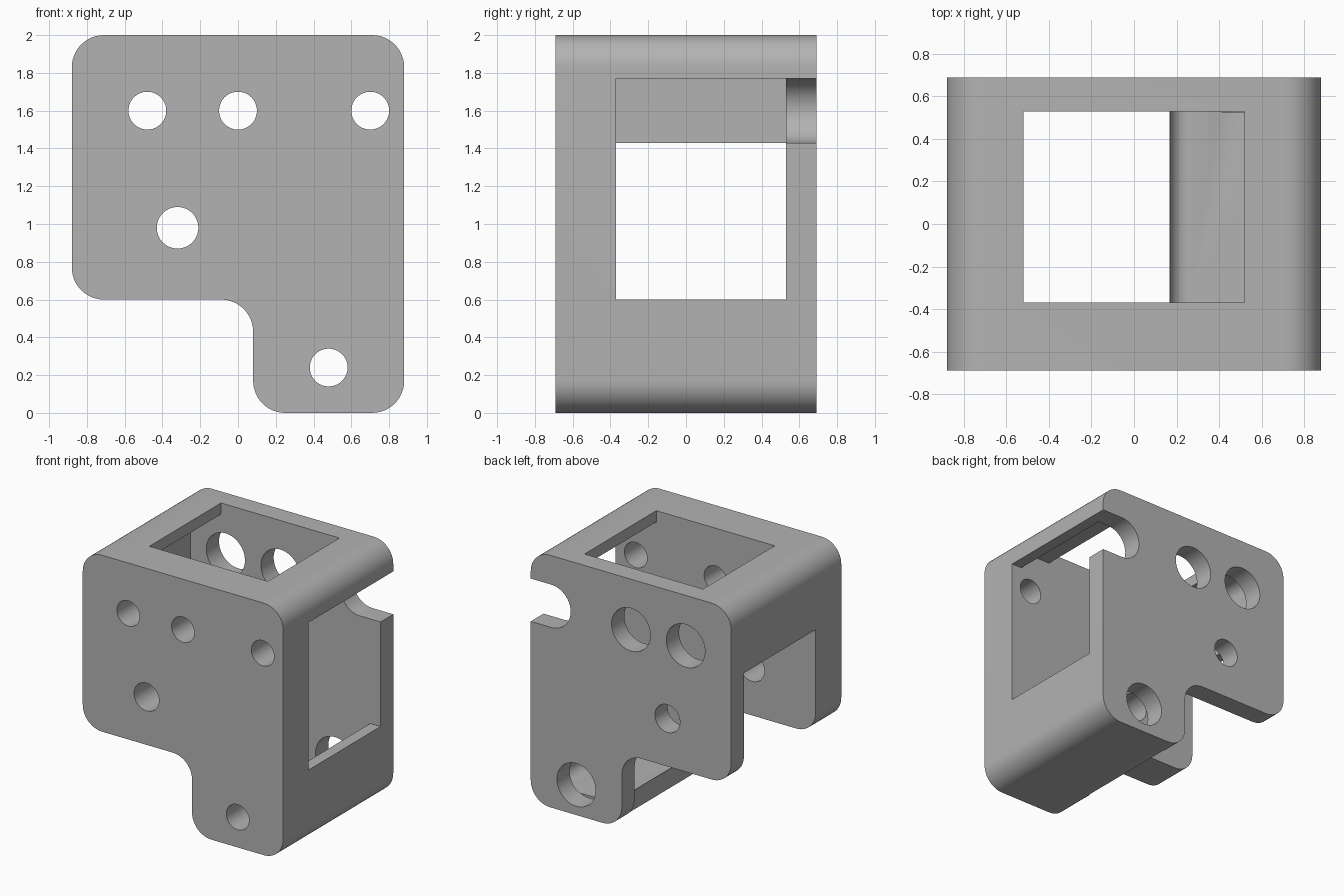
import bpy
import bmesh
import math
from mathutils import Vector

if "Cube" in bpy.data.objects:
    bpy.data.objects.remove(bpy.data.objects["Cube"], do_unlink=True)

# Single flat colour
grey = bpy.data.materials.new("plain grey")
grey.use_nodes = True
COLOUR = (0.45, 0.45, 0.45, 1)
grey.diffuse_color = COLOUR
grey.node_tree.nodes["Principled BSDF"].inputs["Base Color"].default_value = COLOUR


def rounded(corners, steps=12):
    """Outline in x, z from (x, z, radius) corners, with tangent arcs."""
    out = []
    n = len(corners)
    for i, (x, z, r) in enumerate(corners):
        p = Vector((x, z))
        if r == 0:
            out.append(p)
            continue
        a = (Vector(corners[i - 1][:2]) - p).normalized()
        b = (Vector(corners[(i + 1) % n][:2]) - p).normalized()
        # Square corners only: the arc centre lies at p + r * (a + b)
        c = p + r * (a + b)
        for k in range(steps + 1):
            t = k / steps * math.pi / 2
            out.append(c - r * (b * math.cos(t) + a * math.sin(t)))
    return out


def circle(x, z, r, n=64):
    return [Vector((x + r * math.cos(math.tau * k / n),
                    z + r * math.sin(math.tau * k / n))) for k in range(n)]


def prisms(name, items):
    """One object made of outlines extruded along y: (outline, y0, y1)."""
    bm = bmesh.new()
    for outline, y0, y1 in items:
        face = bm.faces.new([bm.verts.new((p.x, y0, p.y)) for p in outline])
        ext = bmesh.ops.extrude_face_region(bm, geom=[face])
        verts = [g for g in ext["geom"] if isinstance(g, bmesh.types.BMVert)]
        bmesh.ops.translate(bm, vec=(0, y1 - y0, 0), verts=verts)
    bmesh.ops.recalc_face_normals(bm, faces=bm.faces[:])
    mesh = bpy.data.meshes.new(name)
    bm.to_mesh(mesh)
    bm.free()
    mesh.materials.append(grey)
    obj = bpy.data.objects.new(name, mesh)
    bpy.context.collection.objects.link(obj)
    return obj


FRONT, BACK = -0.69, 0.69        # outer faces
IN_FRONT, IN_BACK = -0.37, 0.53  # inner faces of the two plates
R, RI = 0.17, 0.08               # outer and inner corner radii

# Solid L-shaped block
body = prisms("bracket_body", [(rounded([
    (-0.88, 0.6, R), (0.08, 0.6, R), (0.08, 0, R),
    (0.88, 0, R), (0.88, 2, R), (-0.88, 2, R)]), FRONT, BACK)])

# Hollow between the plates, with top opening, side window and open left side
cavity = prisms("cavity_cutter", [(rounded([
    (-1.2, -0.3, 0), (0.166, -0.3, 0), (0.166, 0.175, 0), (0.17, 0.175, 0),
    (0.17, 0.09, RI), (0.79, 0.09, RI),
    (0.79, 0.6, 0), (1.2, 0.6, 0), (1.2, 1.77, 0), (0.79, 1.77, 0),
    (0.79, 1.91, RI), (0.52, 1.91, 0), (0.52, 2.3, 0), (-0.52, 2.3, 0),
    (-0.52, 1.91, 0), (-0.79, 1.91, RI), (-0.79, 1.43, 0),
    (-1.2, 1.43, 0)]), IN_FRONT, IN_BACK)])

# Holes in both plates: x, z, front radius, back radius
holes = [(-0.48, 1.6, 0.1, 0.17), (0, 1.6, 0.1, 0.17),
         (0.48, 0.24, 0.1, 0.17), (-0.32, 0.98, 0.11, 0.11)]
items = []
for x, z, rf, rb in holes:
    items.append((circle(x, z, rf), FRONT - 0.2, IN_FRONT + 0.01))
    items.append((circle(x, z, rb), IN_BACK - 0.005, BACK + 0.2))

# Right hole in front, open round-ended slot behind it
items.append((circle(0.7, 1.6, 0.1), FRONT - 0.2, IN_FRONT + 0.01))
slot = [Vector((1.2, 1.77))]
slot += [Vector((0.7 + R * math.cos(a), 1.6 + R * math.sin(a)))
         for a in (math.pi * (0.5 + k / 32) for k in range(33))]
slot.append(Vector((1.2, 1.43)))
items.append((slot, IN_BACK - 0.005, BACK + 0.2))
drills = prisms("hole_cutter", items)

# Cut the block
for cutter in (cavity, drills):
    mod = body.modifiers.new(cutter.name, "BOOLEAN")
    mod.operation = "DIFFERENCE"
    mod.solver = "EXACT"
    mod.object = cutter
    cutter.hide_render = True
    cutter.display_type = "WIRE"

bpy.ops.object.select_all(action="DESELECT")
body.select_set(True)
bpy.context.view_layer.objects.active = body
for mod in list(body.modifiers):
    bpy.ops.object.modifier_apply(modifier=mod.name)
for cutter in (cavity, drills):
    bpy.data.objects.remove(cutter, do_unlink=True)
bpy.ops.object.shade_smooth_by_angle(angle=math.radians(30))
